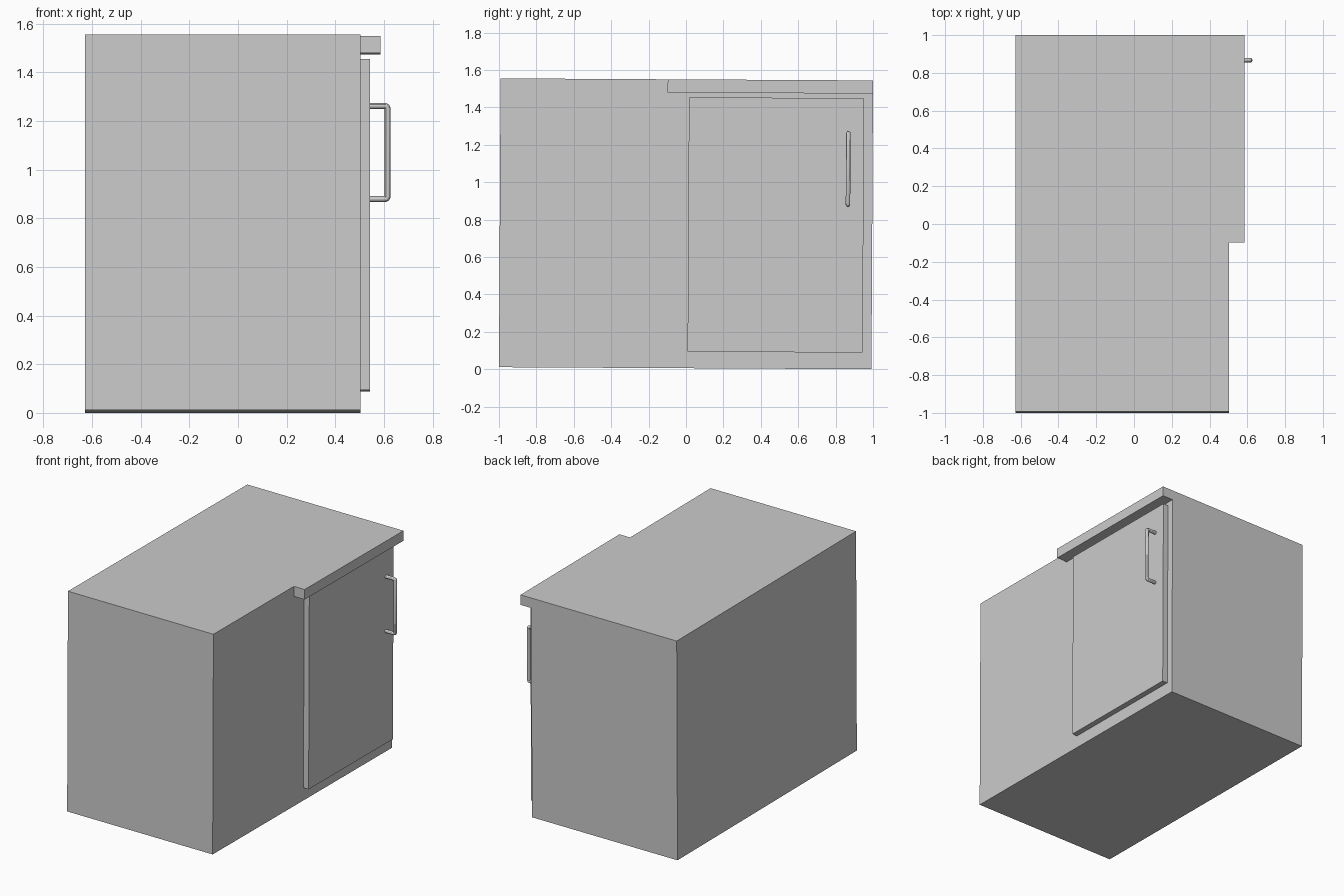
import bpy
from mathutils import Vector, Matrix

if "Cube" in bpy.data.objects:
    bpy.data.objects.remove(bpy.data.objects["Cube"])

TILT = Matrix.Rotation(-0.0055, 4, 'X')  # whole cabinet leans very slightly


def box(name, lo, hi):
    lo, hi = Vector(lo), Vector(hi)
    bpy.ops.mesh.primitive_cube_add(size=1)
    ob = bpy.context.object
    ob.name = name
    size, mid = hi - lo, (lo + hi) / 2
    ob.data.transform(TILT @ Matrix.Translation(mid) @ Matrix.Diagonal((*size, 1)))
    return ob


# Cabinet carcass, worktop overhang and door
box("cabinet_body", (-0.628, -1.0, 0.0055), (0.503, 0.9915, 1.5495))
box("worktop_overhang", (0.503, -0.106, 1.479), (0.586, 0.9915, 1.5495))
box("door", (0.503, 0.008, 0.094), (0.543, 0.944, 1.454))

# Bar handle: round rod bent into a U with tight corners
R, Y, X0, X1, Z0, Z1, C = 0.012, 0.861, 0.540, 0.615, 0.884, 1.266, 0.008
path = [(X0, Z0), (X1 - C, Z0), (X1 - C * 0.3, Z0 + C * 0.3), (X1, Z0 + C),
        (X1, Z1 - C), (X1 - C * 0.3, Z1 - C * 0.3), (X1 - C, Z1), (X0, Z1)]
curve = bpy.data.curves.new("door_handle", 'CURVE')
curve.dimensions = '3D'
curve.bevel_depth = R
curve.bevel_resolution = 4
curve.use_fill_caps = True
spline = curve.splines.new('POLY')
spline.points.add(len(path) - 1)
for p, (x, z) in zip(spline.points, path):
    p.co = (x, Y, z, 1)
handle = bpy.data.objects.new("door_handle", curve)
bpy.context.collection.objects.link(handle)
bpy.ops.object.select_all(action='DESELECT')
handle.select_set(True)
bpy.context.view_layer.objects.active = handle
bpy.ops.object.convert(target='MESH')
handle = bpy.context.object
handle.data.transform(TILT)
bpy.ops.object.shade_smooth_by_angle()
